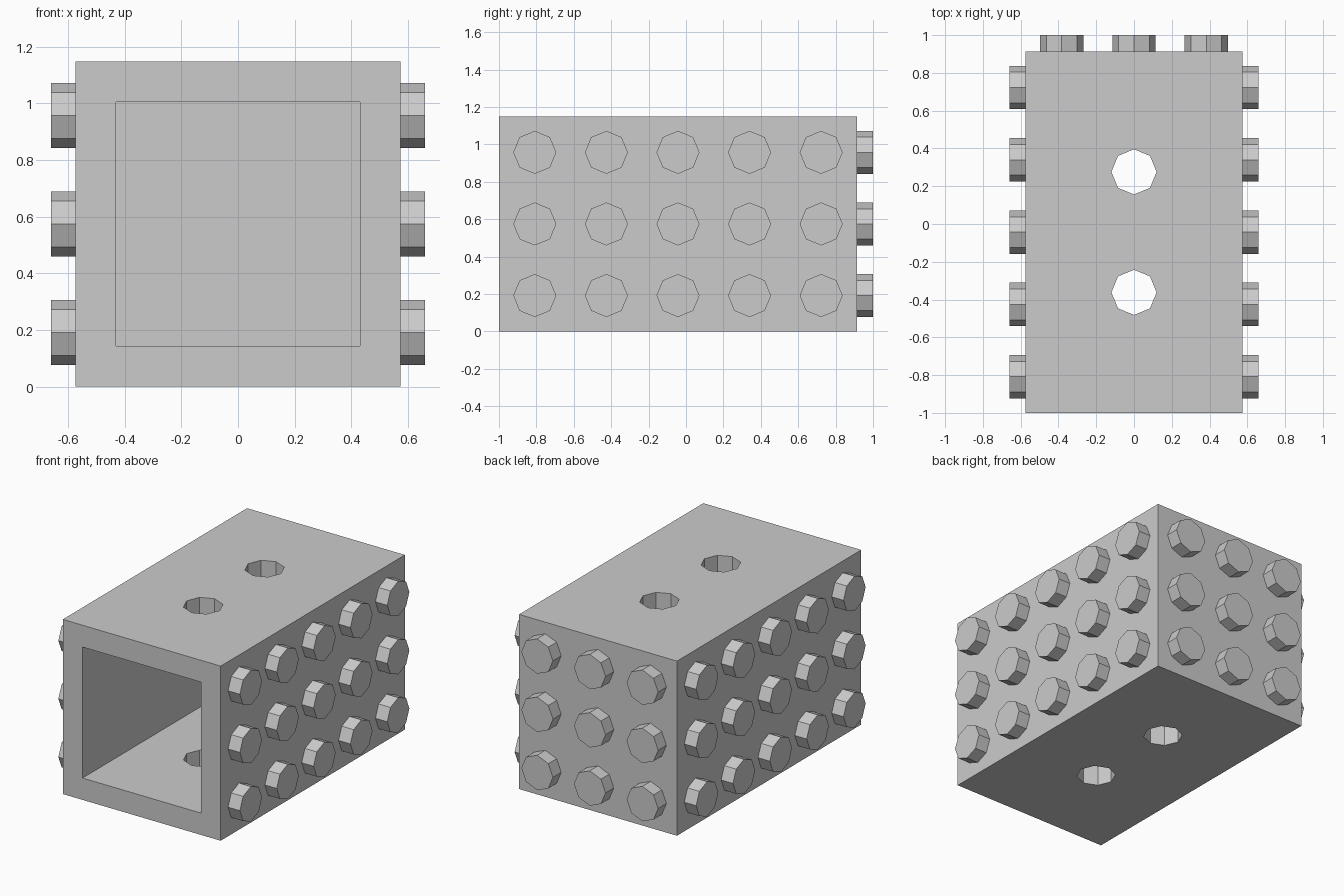
import bpy
import bmesh
from math import pi
from mathutils import Matrix, Vector

if "Cube" in bpy.data.objects:
    bpy.data.objects.remove(bpy.data.objects["Cube"], do_unlink=True)

# Proportions, all taken from the stud spacing
PITCH = 0.3828
COLS, ROWS = 5, 3
HALF = ROWS * PITCH / 2
HEIGHT = ROWS * PITCH
FRONT = -1.0
BACK = FRONT + COLS * PITCH
WALL = 0.375 * PITCH
STUD_R, STUD_H = 0.3 * PITCH, 1.0 - BACK
HOLE_R = 0.3125 * PITCH

grey = bpy.data.materials.new("plain grey")
grey.use_nodes = True
grey.diffuse_color = (0.6, 0.6, 0.6, 1)
grey.node_tree.nodes["Principled BSDF"].inputs["Base Color"].default_value = grey.diffuse_color


def make_object(name, bm):
    mesh = bpy.data.meshes.new(name)
    bm.to_mesh(mesh)
    bm.free()
    mesh.materials.append(grey)
    obj = bpy.data.objects.new(name, mesh)
    bpy.context.collection.objects.link(obj)
    return obj


def box(name, low, high):
    low, high = Vector(low), Vector(high)
    bm = bmesh.new()
    place = Matrix.Translation((low + high) / 2) @ Matrix.Diagonal(high - low).to_4x4()
    bmesh.ops.create_cube(bm, size=1, matrix=place)
    return make_object(name, bm)


def add_octagon(bm, centre, direction, radius, depth):
    # Eight-sided prism with corners on the axes
    turn = Vector((0, 0, 1)).rotation_difference(Vector(direction)).to_matrix().to_4x4()
    bmesh.ops.create_cone(bm, cap_ends=True, segments=8, radius1=radius, radius2=radius,
                          depth=depth, matrix=Matrix.Translation(centre) @ turn)


def cut(target, cutter):
    mod = target.modifiers.new(cutter.name, 'BOOLEAN')
    mod.operation = 'DIFFERENCE'
    mod.solver = 'EXACT'
    mod.object = cutter
    bpy.context.view_layer.objects.active = target
    bpy.ops.object.modifier_apply(modifier=mod.name)
    bpy.data.objects.remove(cutter, do_unlink=True)


# Hollow shell, open at the front
shell = box("shell", (-HALF, FRONT, 0), (HALF, BACK, HEIGHT))
cut(shell, box("cavity_cutter", (WALL - HALF, FRONT - WALL, WALL),
               (HALF - WALL, BACK - WALL, HEIGHT - WALL)))

# Two holes through the roof and floor, at thirds of the length
bm = bmesh.new()
for third in (1, 2):
    y = FRONT + (BACK - FRONT) * third / 3
    add_octagon(bm, (0, y, HEIGHT / 2), (0, 0, 1), HOLE_R, HEIGHT * 1.5)
cut(shell, make_object("hole_cutter", bm))

# Stud grids on both sides and the back
levels = [(row + 0.5) * PITCH for row in range(ROWS)]
for name, side in (("left_studs", 1), ("right_studs", -1)):
    bm = bmesh.new()
    for z in levels:
        for col in range(COLS):
            y = FRONT + (col + 0.5) * PITCH
            add_octagon(bm, (side * (HALF + STUD_H / 2), y, z), (side, 0, 0), STUD_R, STUD_H)
    make_object(name, bm)

bm = bmesh.new()
for z in levels:
    for col in (-1, 0, 1):
        add_octagon(bm, (col * PITCH, BACK + STUD_H / 2, z), (0, 1, 0), STUD_R, STUD_H)
make_object("back_studs", bm)
